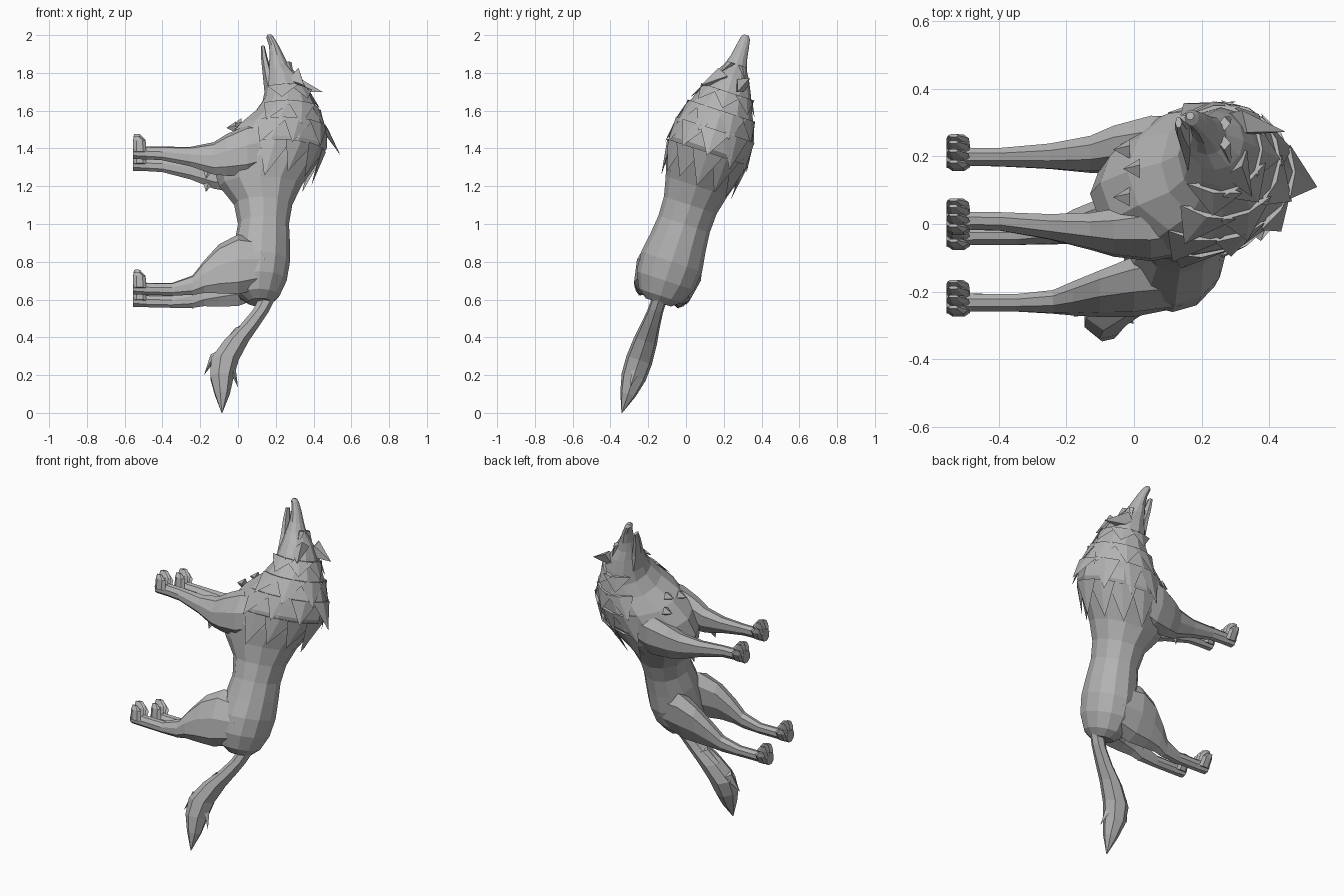
import bpy, bmesh, math, random
from mathutils import Vector

random.seed(4)
cube = bpy.data.objects.get("Cube")
if cube:
    bpy.data.objects.remove(cube)

fur = bpy.data.materials.new("grey fur")
fur.use_nodes = True
fur.diffuse_color = (0.45, 0.45, 0.45, 1)
fur.node_tree.nodes["Principled BSDF"].inputs["Base Color"].default_value = fur.diffuse_color

# Local frame: x toward the back, v sideways, h along the leaning spine
LEAN = math.atan(0.33)
X, V, H = Vector((1, 0, 0)), Vector((0, 1, 0)), Vector((0, 0, 1))


def place(p):
    x, v, h = p
    return Vector((x, -0.34 + 0.33 * h + v * math.cos(LEAN), h - v * math.sin(LEAN)))


def finish(bm, name):
    for vert in bm.verts:
        vert.co = place(vert.co)
    bmesh.ops.recalc_face_normals(bm, faces=bm.faces)
    mesh = bpy.data.meshes.new(name)
    bm.to_mesh(mesh)
    bm.free()
    mesh.materials.append(fur)
    obj = bpy.data.objects.new(name, mesh)
    bpy.context.collection.objects.link(obj)


def add_loft(bm, rings, a, b, sides):
    """rings: (centre, radius along a, radius along b)"""
    loops = []
    for c, ra, rb in rings:
        angles = [2 * math.pi * i / sides for i in range(sides)]
        loops.append([bm.verts.new(Vector(c) + a * ra * math.cos(t) + b * rb * math.sin(t))
                      for t in angles])
    for lo, hi in zip(loops, loops[1:]):
        for i in range(sides):
            j = (i + 1) % sides
            bm.faces.new((lo[i], lo[j], hi[j], hi[i]))
    bm.faces.new(loops[0][::-1])
    bm.faces.new(loops[-1])


def loft(name, rings, a=X, b=V, sides=10):
    bm = bmesh.new()
    add_loft(bm, rings, a, b, sides)
    finish(bm, name)


def add_spike(bm, base, tip, wide, thick):
    base, tip = Vector(base), Vector(tip)
    ring = [bm.verts.new(base + d) for d in (wide, thick, -wide, -thick)]
    end = bm.verts.new(tip)
    bm.faces.new(ring[::-1])
    for i in range(4):
        bm.faces.new((ring[i], ring[(i + 1) % 4], end))


def spine_rings(sections):
    return [(((lo + hi) / 2, 0, h), (hi - lo) / 2, w) for h, lo, hi, w in sections]


# Torso, skull and muzzle: height, belly x, back x, half width
torso = [
    (0.585, 0.05, 0.18, 0.07), (0.62, 0.0, 0.22, 0.12), (0.7, -0.03, 0.258, 0.16),
    (0.8, -0.03, 0.275, 0.17), (0.9, -0.02, 0.275, 0.154), (1.0, 0.0, 0.27, 0.143),
    (1.1, -0.02, 0.287, 0.147), (1.2, -0.1, 0.335, 0.172), (1.3, -0.13, 0.405, 0.205),
    (1.4, -0.1, 0.47, 0.222), (1.5, -0.02, 0.47, 0.21), (1.58, 0.08, 0.437, 0.185),
    (1.65, 0.13, 0.4, 0.152), (1.72, 0.145, 0.362, 0.122), (1.78, 0.155, 0.325, 0.092),
    (1.83, 0.16, 0.275, 0.062), (1.88, 0.167, 0.248, 0.045), (1.94, 0.165, 0.218, 0.034),
    (1.985, 0.15, 0.192, 0.025), (2.0, 0.155, 0.178, 0.012)]
loft("body_and_head", spine_rings(torso), sides=12)
loft("lower_jaw", spine_rings([(1.7, 0.14, 0.22, 0.08), (1.8, 0.13, 0.18, 0.045),
                               (1.88, 0.122, 0.156, 0.03), (1.94, 0.122, 0.142, 0.018)]), sides=6)

# Ears and brows; the head is rolled, so the ears spread unevenly
for name, s, tip in (("left_ear", 1, (0.448, 0.05, 1.715)), ("right_ear", -1, (0.35, -0.145, 1.69))):
    bm = bmesh.new()
    add_spike(bm, (0.3, s * 0.062, 1.755), tip, Vector((0.035, s * -0.035, 0.02)),
              Vector((0.02, s * 0.025, 0.045)))
    add_spike(bm, (0.268, s * 0.03, 1.845), (0.29, s * 0.08, 1.765), V * 0.022, X * 0.018)
    finish(bm, name)

# Tail with side tufts
loft("tail", [((0.17, 0, 0.64), 0.045, 0.04), ((0.12, 0, 0.54), 0.045, 0.042),
              ((0.06, 0, 0.46), 0.052, 0.052), ((-0.01, 0, 0.38), 0.067, 0.065),
              ((-0.073, 0, 0.28), 0.077, 0.073), ((-0.088, 0, 0.19), 0.065, 0.068),
              ((-0.085, 0, 0.1), 0.042, 0.044), ((-0.085, 0, 0.0), 0.002, 0.002)], sides=7)
bm = bmesh.new()
for base, tip in (((-0.12, 0, 0.31), (-0.18, 0, 0.2)), ((-0.04, 0, 0.26), (0.0, 0, 0.135)),
                  ((0.01, 0, 0.45), (-0.08, 0, 0.37))):
    add_spike(bm, base, tip, V * 0.035, X * 0.025)
finish(bm, "tail_tufts")

# Legs run along -x: x, sideways, height, radius along spine, radius sideways
front_leg = [(0.28, 0.09, 1.39, 0.05, 0.04), (0.18, 0.12, 1.38, 0.12, 0.085),
             (0.05, 0.132, 1.35, 0.135, 0.087), (-0.06, 0.13, 1.325, 0.11, 0.067),
             (-0.13, 0.12, 1.31, 0.085, 0.052), (-0.25, 0.11, 1.322, 0.052, 0.038),
             (-0.4, 0.1, 1.342, 0.036, 0.028), (-0.48, 0.1, 1.345, 0.034, 0.028),
             (-0.555, 0.1, 1.35, 0.038, 0.036)]
hind_leg = [(0.23, 0.05, 0.775, 0.05, 0.04), (0.14, 0.075, 0.765, 0.125, 0.088),
            (0.0, 0.1, 0.755, 0.158, 0.078), (-0.1, 0.112, 0.728, 0.13, 0.058),
            (-0.18, 0.112, 0.685, 0.085, 0.046), (-0.24, 0.108, 0.642, 0.052, 0.034),
            (-0.35, 0.104, 0.622, 0.033, 0.027), (-0.48, 0.104, 0.624, 0.032, 0.028),
            (-0.555, 0.104, 0.63, 0.036, 0.036)]
for side, s in (("left", 1), ("right", -1)):
    for kind, leg in (("front", front_leg), ("hind", hind_leg)):
        loft(f"{side}_{kind}_leg", [((x, s * v, h), rh, rv) for x, v, h, rh, rv in leg],
             a=H, b=V, sides=8)
        # Four pointed toes fanning forward
        bm = bmesh.new()
        foot = leg[-1][2]
        for k in range(4):
            v = s * leg[-1][1] + (k - 1.5) * 0.02
            fan = (k - 1.5) * 0.007
            reach = 0.09 if k in (1, 2) else 0.07
            add_loft(bm, [((-0.52, v, foot - 0.01), 0.035, 0.014),
                          ((-0.522, v + fan, foot + reach * 0.65), 0.033, 0.014),
                          ((-0.535, v + fan, foot + reach), 0.016, 0.005)], X, V, 6)
        finish(bm, f"{side}_{kind}_toes")
        # Tuft behind the elbow or the hock
        bm = bmesh.new()
        joint, x = (1.25, -0.15) if kind == "front" else (0.63, -0.22)
        add_spike(bm, (x, s * 0.11, joint + 0.02), (x - 0.02, s * 0.11, joint - 0.045),
                  X * 0.04, V * 0.02)
        finish(bm, f"{side}_{kind}_leg_tuft")


# Mane: rows of tufts lying on the torso surface
def skin(h, t, lift=0.0):
    for p, q in zip(torso, torso[1:]):
        if p[0] <= h <= q[0]:
            f = (h - p[0]) / (q[0] - p[0])
            lo, hi, w = (p[i] + (q[i] - p[i]) * f for i in (1, 2, 3))
            return Vector(((lo + hi) / 2 + ((hi - lo) / 2 + lift) * math.cos(t),
                           (w + lift) * math.sin(t), h))


bm = bmesh.new()
# height, length, lift, extra lift on the back, tuft count, half spread in degrees
for h, length, lift, crest, count, spread in (
        (1.7, 0.09, 0.014, 0, 5, 100), (1.6, 0.12, 0.016, 0, 6, 105),
        (1.5, 0.15, 0.022, 0.075, 7, 100), (1.38, 0.17, 0.026, 0.025, 7, 85)):
    for k in range(count):
        t = math.radians(spread * (2 * k / (count - 1) - 1))
        drop = length * random.uniform(0.85, 1.15)
        out = Vector((math.cos(t), math.sin(t), 0))
        across = Vector((-math.sin(t), math.cos(t), 0))
        back = crest * max(0, math.cos(t)) ** 8
        add_spike(bm, skin(h, t, -0.008), skin(h - drop, t, lift + back),
                  across * 0.085, out * 0.016)
finish(bm, "mane")

# Chest tufts between the front legs
bm = bmesh.new()
for v, h in ((0, 1.53), (-0.06, 1.49), (0.06, 1.49)):
    base = skin(h, math.pi - v * 6)
    add_spike(bm, base, base + Vector((-0.05, 0, -0.005)), V * 0.03, H * 0.03)
finish(bm, "chest_tufts")
